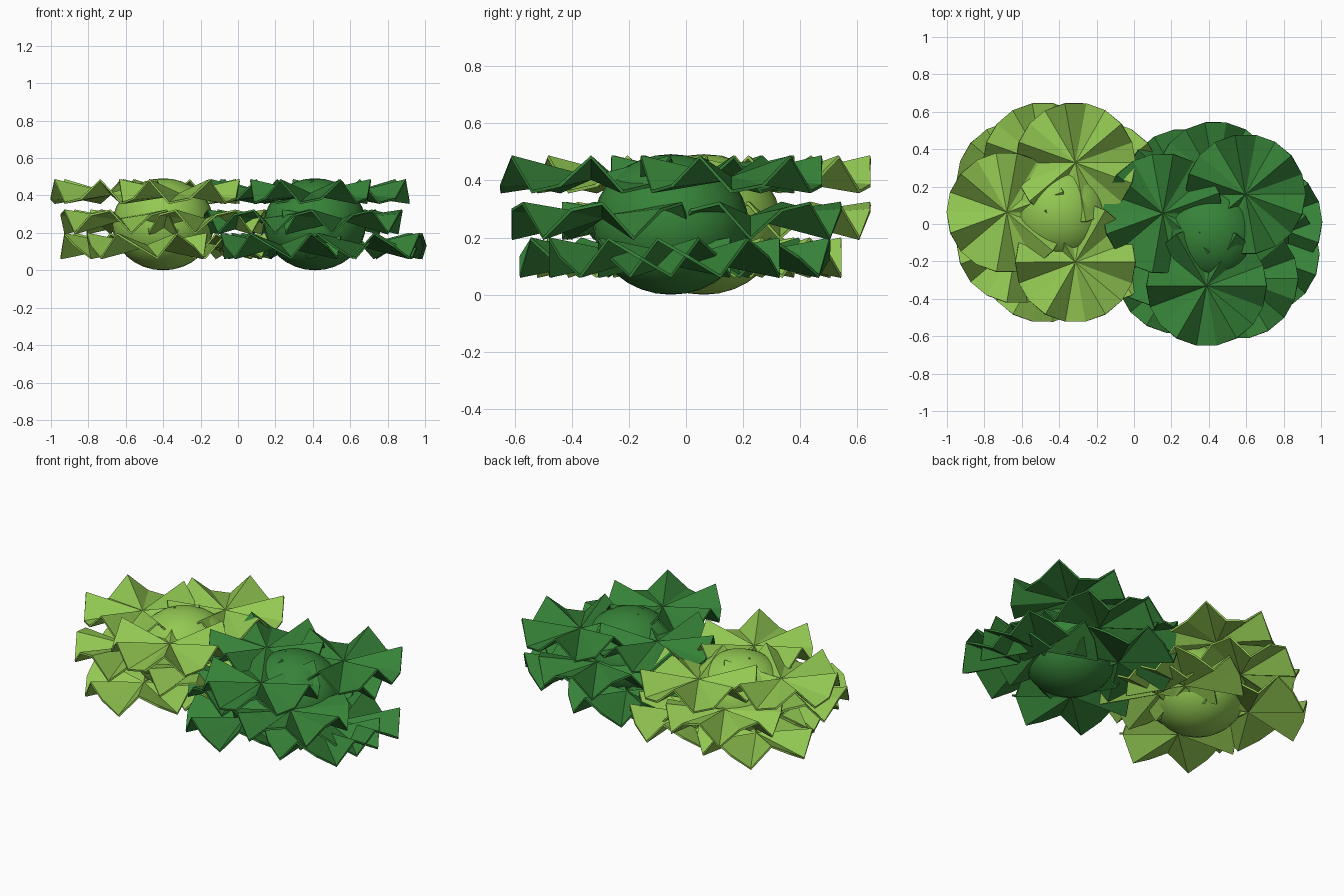
import bpy, bmesh, math

if "Cube" in bpy.data.objects:
    bpy.data.objects.remove(bpy.data.objects["Cube"])


def material(name, rgb):
    m = bpy.data.materials.new(name)
    m.diffuse_color = (*rgb, 1.0)
    m.use_nodes = True
    m.node_tree.nodes["Principled BSDF"].inputs["Base Color"].default_value = m.diffuse_color
    return m


light_green = material("light_green", (0.29, 0.58, 0.085))
dark_green = material("dark_green", (0.037, 0.225, 0.04))

SEGMENTS = 18          # rim points of one ruffled leaf
LEAF_RADIUS = 0.322
RUFFLE = 0.075         # rim height above / below the leaf centre
LEAVES = 10            # leaves per head, spread over three tiers
TIERS = (0.13, 0.271, 0.408)


def ruffled_leaf(name, centre, phase, mat):
    # Round fan leaf with six waves along its rim
    bm = bmesh.new()
    hub = bm.verts.new((0, 0, 0))
    rim = []
    for k in range(SEGMENTS):
        a = math.tau * k / SEGMENTS
        rim.append(bm.verts.new((LEAF_RADIUS * math.cos(a), LEAF_RADIUS * math.sin(a),
                                 RUFFLE * math.sin(phase - 6 * a))))
    for k in range(SEGMENTS):
        bm.faces.new((hub, rim[k], rim[(k + 1) % SEGMENTS]))
    mesh = bpy.data.meshes.new(name)
    bm.to_mesh(mesh)
    bm.free()
    mesh.materials.append(mat)
    ob = bpy.data.objects.new(name, mesh)
    ob.location = centre
    bpy.context.collection.objects.link(ob)
    thick = ob.modifiers.new("thickness", "SOLIDIFY")
    thick.thickness = 0.012
    thick.offset = 0


def lettuce_head(name, x, y, turn, mat):
    # Smooth, slightly flattened heart
    bpy.ops.mesh.primitive_uv_sphere_add(segments=32, ring_count=16, radius=1, location=(x, y, 0.246))
    heart = bpy.context.object
    heart.name = name + "_heart"
    heart.scale = (0.272, 0.272, 0.246)
    heart.data.materials.append(mat)
    bpy.ops.object.shade_smooth()
    # Leaves run clockwise, stepping through the three tiers
    for i in range(LEAVES):
        a = -math.tau * i / LEAVES - turn
        centre = (x + 0.28 * math.cos(a), y + 0.28 * math.sin(a), TIERS[i % 3])
        ruffled_leaf(f"{name}_leaf_{i + 1}", centre, 0.7 * i, mat)


lettuce_head("light_lettuce", -0.4, 0.062, 0.0, light_green)
lettuce_head("dark_lettuce", 0.412, -0.053, 0.4, dark_green)
